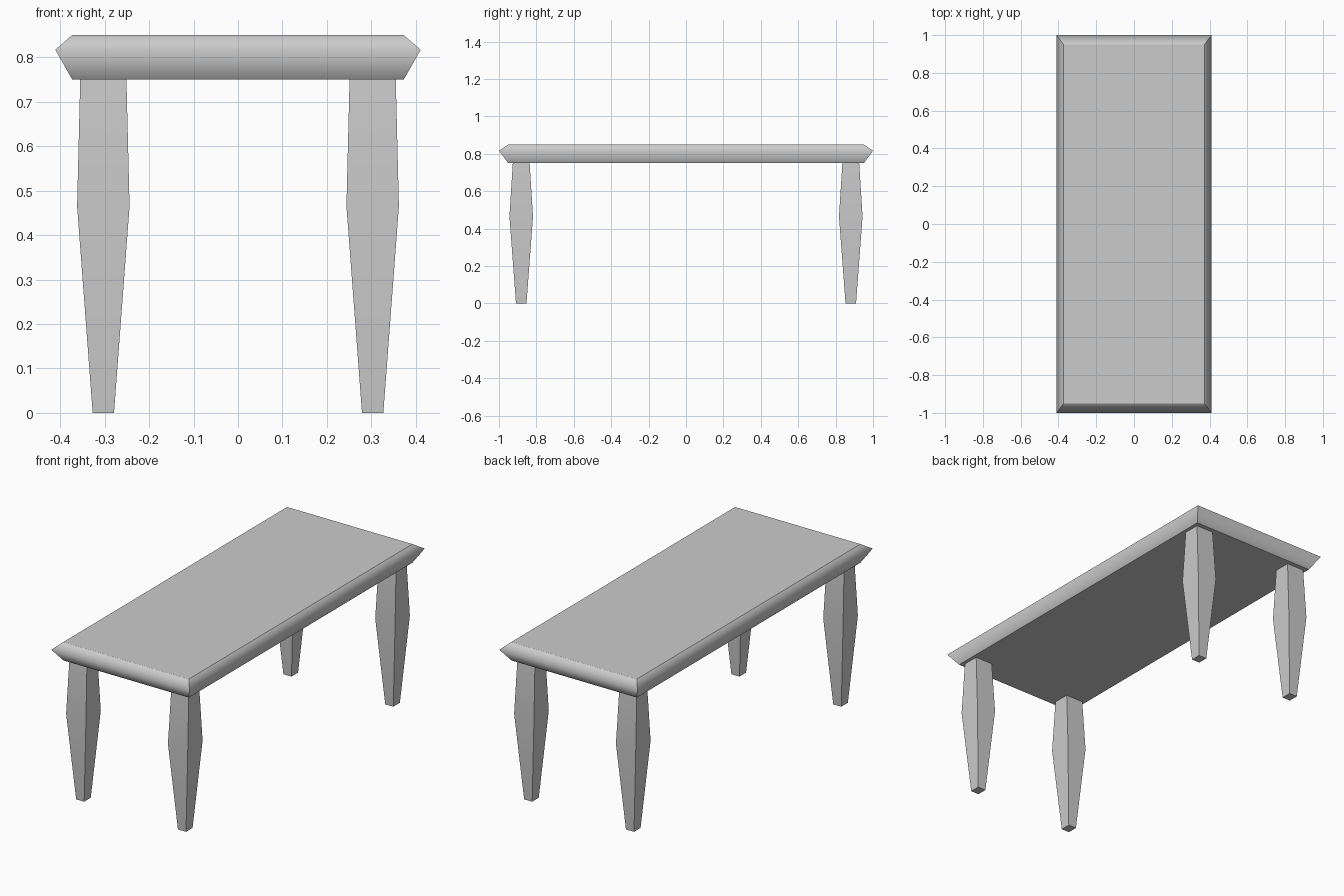
import bpy
import bmesh

if "Cube" in bpy.data.objects:
    bpy.data.objects.remove(bpy.data.objects["Cube"])


def loft(name, rings, center=(0, 0)):
    """Rectangular loft from (half_x, half_y, z) rings; only middle rings shade smooth."""
    bm = bmesh.new()
    loops = []
    for hx, hy, z in rings:
        loops.append([bm.verts.new((sx * hx, sy * hy, z))
                      for sx, sy in ((-1, -1), (1, -1), (1, 1), (-1, 1))])
    bm.faces.new(loops[0][::-1])
    bm.faces.new(loops[-1])
    for lo, hi in zip(loops, loops[1:]):
        for i in range(4):
            j = (i + 1) % 4
            bm.faces.new((lo[i], lo[j], hi[j], hi[i]))
    soft = {v for loop in loops[1:-1] for v in loop}
    for f in bm.faces:
        f.smooth = True
    for e in bm.edges:
        level = abs(e.verts[0].co.z - e.verts[1].co.z) < 1e-6
        e.smooth = level and all(v in soft for v in e.verts)
    mesh = bpy.data.meshes.new(name)
    bm.to_mesh(mesh)
    bm.free()
    obj = bpy.data.objects.new(name, mesh)
    obj.location = (center[0], center[1], 0)
    bpy.context.collection.objects.link(obj)
    return obj


# Table top with a pointed rim
loft("table_top", [(0.373, 0.95, 0.75), (0.411, 1.0, 0.817), (0.373, 0.95, 0.85)])

# Four tapered legs, widest a little above the middle
leg_rings = [(0.024, 0.028, 0), (0.059, 0.063, 0.465), (0.052, 0.045, 0.75)]
for y_name, sy in (("front", -1), ("back", 1)):
    for x_name, sx in (("left", -1), ("right", 1)):
        loft(f"{y_name}_{x_name}_leg", leg_rings, (sx * 0.303, sy * 0.881))
